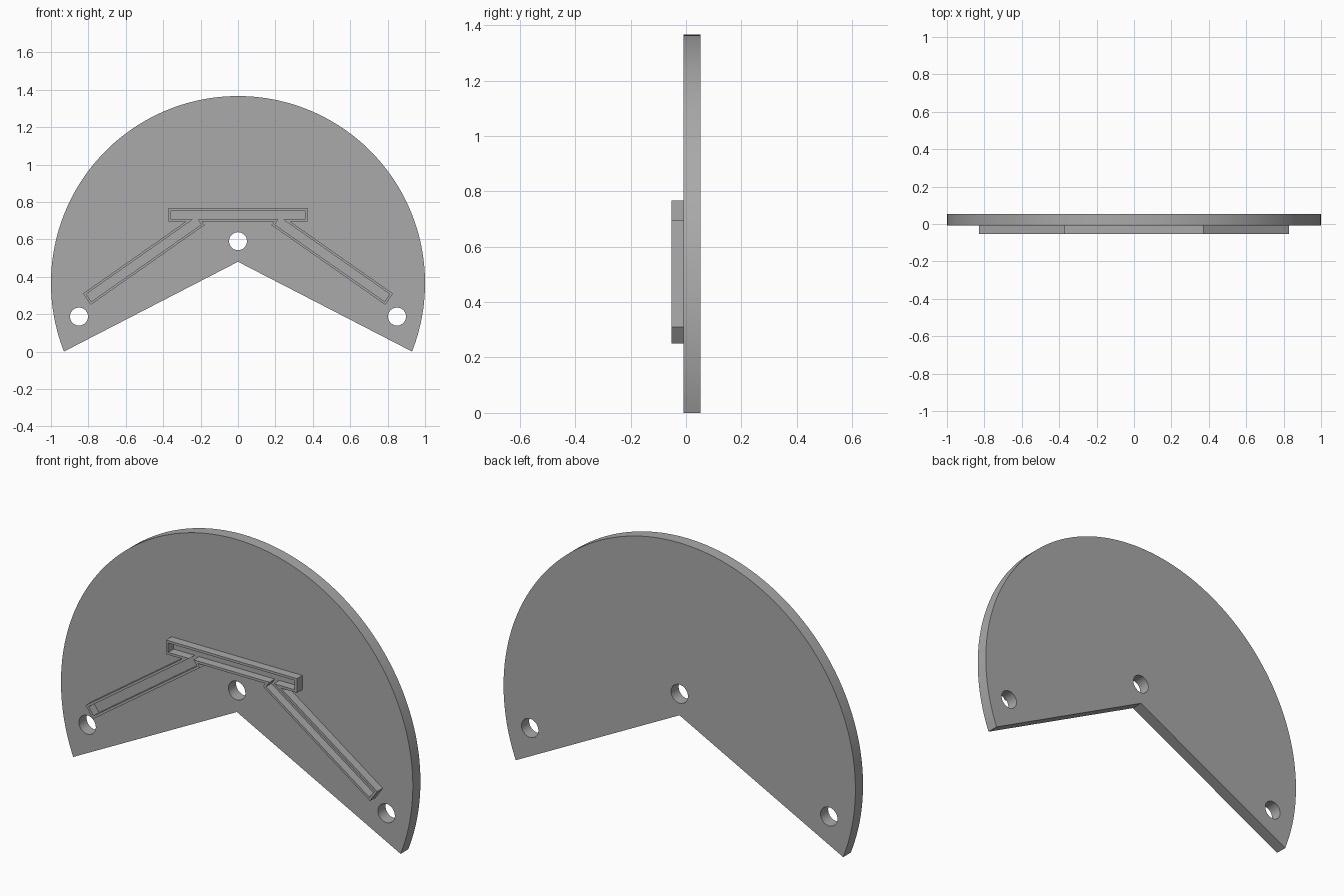
import bpy, bmesh, math
from mathutils import Matrix, Vector

cube = bpy.data.objects.get("Cube")
if cube:
    bpy.data.objects.remove(cube, do_unlink=True)

BACK, FACE, FRONT = 0.053, -0.009, -0.053   # depth layers along y
WALL = 0.0125                               # channel wall thickness
RADIUS, CENTRE_Z = 1.0, 0.366

grey = bpy.data.materials.new("plain grey")
grey.use_nodes = True
colour = (0.40, 0.40, 0.40, 1)
grey.diffuse_color = colour
grey.node_tree.nodes["Principled BSDF"].inputs["Base Color"].default_value = colour


def prism(name, outline, y0, y1):
    """Extrude an outline of (x, z) points from y0 to y1."""
    bm = bmesh.new()
    face = bm.faces.new([bm.verts.new((x, y0, z)) for x, z in outline])
    new = bmesh.ops.extrude_face_region(bm, geom=[face])["geom"]
    bmesh.ops.translate(bm, vec=(0, y1 - y0, 0),
                        verts=[g for g in new if isinstance(g, bmesh.types.BMVert)])
    bmesh.ops.recalc_face_normals(bm, faces=bm.faces)
    mesh = bpy.data.meshes.new(name)
    bm.to_mesh(mesh)
    bm.free()
    mesh.materials.append(grey)
    obj = bpy.data.objects.new(name, mesh)
    bpy.context.collection.objects.link(obj)
    return obj


def disc(x, z, radius, start=0.0, end=math.tau, steps=48):
    return [(x + radius * math.cos(start + (end - start) * i / steps),
             z + radius * math.sin(start + (end - start) * i / steps))
            for i in range(steps)]


def slot(start, end, width, inset=0.0):
    """Rectangle around a centre line, shrunk evenly by the inset."""
    a, b = Vector(start), Vector(end)
    along = (b - a).normalized()
    side = Vector((-along.y, along.x)) * (width / 2 - inset)
    a, b = a + along * inset, b - along * inset
    return [a - side, b - side, b + side, a + side]


def combine(target, tool, operation):
    """Apply a boolean and discard the tool."""
    tool.hide_render = True
    mod = target.modifiers.new("boolean", "BOOLEAN")
    mod.operation, mod.object, mod.solver = operation, tool, "EXACT"
    bpy.context.view_layer.objects.active = target
    bpy.ops.object.modifier_apply(modifier=mod.name)
    bpy.data.objects.remove(tool, do_unlink=True)


# Round plate with a wide notch below
low = math.asin(-CENTRE_Z / RADIUS)
outline = disc(0, CENTRE_Z, RADIUS, low, math.pi - low, 128)
outline += [(-RADIUS * math.cos(low), 0), (0, 0.48)]
plate = prism("plate", outline, FACE, BACK)

# Three screw holes
for x, z in ((0, 0.59), (-0.85, 0.187), (0.85, 0.187)):
    combine(plate, prism("hole_cutter", disc(x, z, 0.048), -0.2, 0.2), "DIFFERENCE")

# Raised open channel: a level bar with two sloping arms
paths = [((-0.372, 0.731), (0.372, 0.731))]
paths += [((s * 0.808, 0.28), (s * 0.2, 0.706)) for s in (-1, 1)]
channel = None
for start, end in paths:
    part = prism("channel_walls", slot(start, end, 0.073), FRONT, FACE)
    if channel:
        combine(channel, part, "UNION")
    else:
        channel = part
for start, end in paths:
    cutter = prism("channel_cutter", slot(start, end, 0.073, WALL), -0.2, 0.2)
    combine(channel, cutter, "DIFFERENCE")

# Smooth the curved rims, keep the corners sharp
for obj in (plate, channel):
    bpy.ops.object.select_all(action="DESELECT")
    obj.select_set(True)
    bpy.context.view_layer.objects.active = obj
    bpy.ops.object.shade_smooth_by_angle(angle=math.radians(30))
